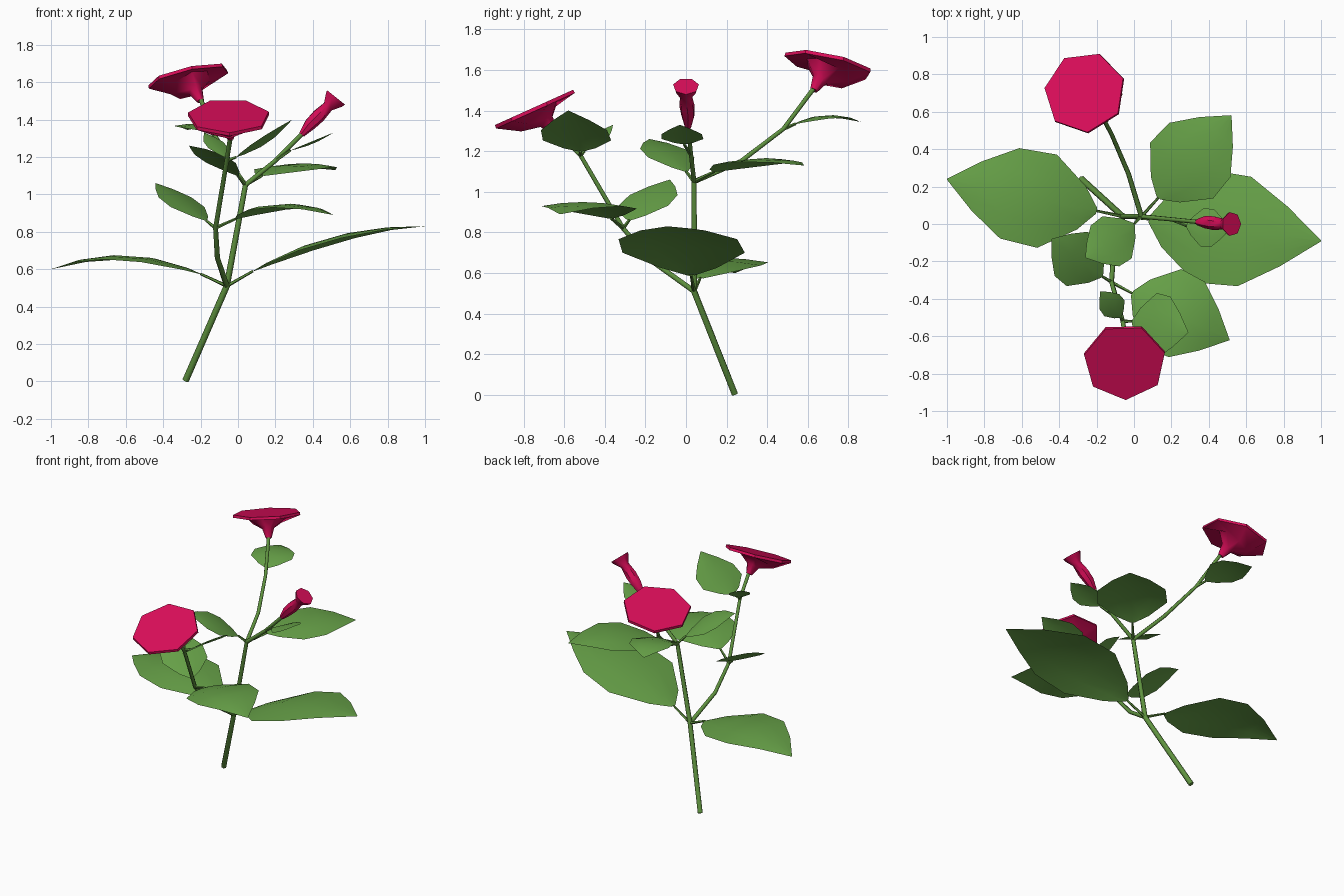
import bpy, bmesh, math
from mathutils import Vector as V

if "Cube" in bpy.data.objects:
    bpy.data.objects.remove(bpy.data.objects["Cube"])


def material(name, rgb):
    m = bpy.data.materials.new(name)
    m.diffuse_color = (*rgb, 1)
    m.use_nodes = True
    m.node_tree.nodes["Principled BSDF"].inputs["Base Color"].default_value = m.diffuse_color
    return m


GREEN = material("leaf green", (0.136, 0.36, 0.065))
STEM = material("stem green", (0.115, 0.29, 0.05))
PINK = material("petal crimson", (0.70, 0.004, 0.10))


def finish(name, bm, mat, angle):
    me = bpy.data.meshes.new(name)
    bmesh.ops.recalc_face_normals(bm, faces=bm.faces)
    bm.to_mesh(me)
    bm.free()
    me.materials.append(mat)
    ob = bpy.data.objects.new(name, me)
    bpy.context.collection.objects.link(ob)
    bpy.ops.object.select_all(action='DESELECT')
    ob.select_set(True)
    bpy.context.view_layer.objects.active = ob
    bpy.ops.object.shade_smooth_by_angle(angle=math.radians(angle))
    return ob


def sweep(name, pts, radii, mat, sides=6, angle=65, start=0.0):
    """Polygonal tube through the points with a radius at each one."""
    pts = [V(p) for p in pts]
    bm = bmesh.new()
    rings = []
    for i, p in enumerate(pts):
        d = (pts[min(i + 1, len(pts) - 1)] - pts[max(i - 1, 0)]).normalized()
        u = V((1, 0, 0)) - d * d.x
        u.normalize()
        w = d.cross(u)
        rings.append([bm.verts.new(p + radii[i] * (math.cos(a) * u + math.sin(a) * w))
                      for a in (start + math.tau * k / sides for k in range(sides))])
    for a, b in zip(rings, rings[1:]):
        for k in range(sides):
            bm.faces.new((a[k], a[k - 1], b[k - 1], b[k]))
    bm.faces.new(rings[0])
    bm.faces.new(rings[-1])
    return finish(name, bm, mat, angle)


# leaf outline: position along the midrib, share of the half width
OUTLINE = [(0, .06), (.1, .45), (.33, .98), (.58, .95), (.8, .52), (1, .01)]


def leaf(name, node, base, mid, tip, half):
    """Curved blade on a thin stalk; the midrib runs through base, mid and tip."""
    base, mid, tip = V(base), V(mid), V(tip)
    side = (tip - base).cross(V((0, 0, 1))).normalized()
    up = side.cross(tip - base).normalized()
    bm = bmesh.new()
    rows = []
    for t, w in OUTLINE:
        p = base * (1 - t) * (1 - 2 * t) + mid * 4 * t * (1 - t) + tip * t * (2 * t - 1)
        rows.append([bm.verts.new(p + side * s * w * half - up * 0.09 * half * w * s * s)
                     for s in (-1, -.5, 0, .5, 1)])
    for a, b in zip(rows, rows[1:]):
        for k in range(4):
            bm.faces.new((a[k], a[k + 1], b[k + 1], b[k]))
    finish(name, bm, GREEN, 180)
    sweep(name + "_stalk", [node, base], [.010, .007], STEM, 5)


def flower(name, base, center, normal, radius, start):
    """Trumpet flaring from the stem to a flat seven-sided rim."""
    base, center, n = V(base), V(center), V(normal).normalized()
    pts = [base, base.lerp(center, .4), center - n * .05, center - n * .018, center]
    sweep(name, pts, [.02, .042, .12, radius * .97, radius * .96],
          PINK, 7, 50, start)


# stems
FORK, TOP = (-.06, .04, .51), (.04, .04, 1.05)
LOW, HIGH = (-.12, -.31, .82), (-.06, -.52, 1.18)
BACK, BUD = (-.12, .48, 1.31), (.2, .025, 1.18)
sweep("main_stem", [(-.28, .24, 0.005), FORK, TOP], [.018, .017, .014], STEM)
sweep("front_stem", [FORK, (-.11, -.17, .66), LOW, HIGH, (-.04, -.65, 1.31)],
      [.015, .014, .013, .012, .013], STEM)
sweep("back_stem", [TOP, (-.03, .27, 1.15), BACK, (-.2, .63, 1.51)],
      [.014, .013, .012, .013], STEM)
sweep("bud_stem", [TOP, BUD, (.35, .01, 1.33)], [.013, .012, .012], STEM)

# leaves
leaf("left_large_leaf", FORK, (-.2, .07, .575), (-.6, .15, .675), (-1, .24, .6), .26)
leaf("right_large_leaf", FORK, (.08, .025, .59), (.51, -.03, .775), (1, -.09, .83), .31)
leaf("back_right_leaf", TOP, (.13, .14, 1.1), (.32, .36, 1.165), (.52, .58, 1.13), .23)
leaf("upper_left_leaf", TOP, (.0, .0, 1.1), (-.13, -.1, 1.21), (-.26, -.18, 1.26), .14)
leaf("lower_left_leaf", LOW, (-.17, -.28, .86), (-.31, -.18, .98), (-.44, -.08, 1.06), .155)
leaf("front_right_leaf", LOW, (-.01, -.37, .87), (.24, -.49, .95), (.51, -.62, .89), .235)
leaf("front_upper_leaf", HIGH, (-.01, -.52, 1.2), (.13, -.545, 1.3), (.29, -.58, 1.4), .175)
leaf("front_small_leaf", HIGH, (-.07, -.5, 1.2), (-.12, -.43, 1.275), (-.18, -.36, 1.33), .07)
leaf("back_small_leaf", BACK, (-.15, .54, 1.335), (-.21, .7, 1.378), (-.27, .86, 1.345), .14)
leaf("bud_small_leaf", BUD, (.28, -.01, 1.235), (.4, -.02, 1.285), (.51, -.03, 1.33), .105)

# open flowers
flower("back_flower", (-.2, .63, 1.5), (-.265, .705, 1.635), (-.22, .22, 1), .23, .3)
flower("front_flower", (-.04, -.65, 1.3), (-.05, -.74, 1.42), (0, -.41, .91), .23, .25)

# closed bud with a flared tip
sweep("flower_bud", [(.34, .01, 1.32), (.385, .01, 1.375), (.43, .005, 1.42),
                     (.48, 0, 1.47), (.51, 0, 1.505), (.522, 0, 1.52)],
      [.017, .034, .038, .03, .058, .065], PINK, 7, 50)
